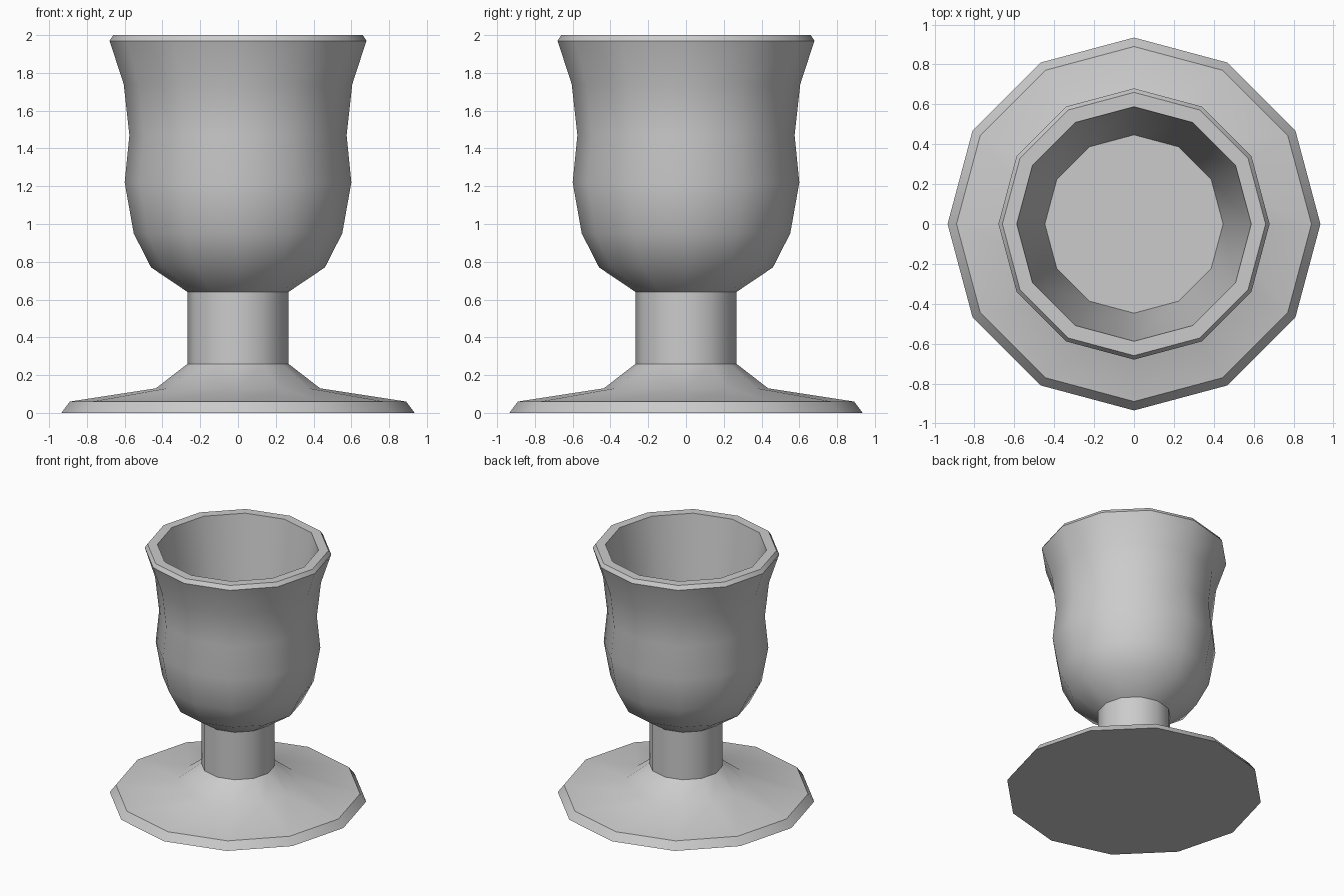
import bpy, bmesh, math

SIDES = 12

cube = bpy.data.objects.get("Cube")
if cube:
    bpy.data.objects.remove(cube, do_unlink=True)

grey = bpy.data.materials.new("grey")
grey.use_nodes = True
colour = (0.6, 0.6, 0.6, 1)
grey.diffuse_color = colour
grey.node_tree.nodes["Principled BSDF"].inputs["Base Color"].default_value = colour


def lathe(name, profile, cap_start=False, cap_end=False):
    """Turn a (radius, height) profile, listed outside going up, into a part."""
    bm = bmesh.new()
    rings = []
    for r, z in profile:
        angles = [2 * math.pi * i / SIDES for i in range(SIDES)]
        rings.append([bm.verts.new((r * math.cos(a), r * math.sin(a), z)) for a in angles])
    for low, high in zip(rings, rings[1:]):
        for i in range(SIDES):
            j = (i + 1) % SIDES
            bm.faces.new((low[i], low[j], high[j], high[i]))
    if cap_start:
        bm.faces.new(rings[0][::-1])
    if cap_end:
        bm.faces.new(rings[-1])
    mesh = bpy.data.meshes.new(name)
    bm.to_mesh(mesh)
    bm.free()
    mesh.materials.append(grey)
    obj = bpy.data.objects.new(name, mesh)
    bpy.context.collection.objects.link(obj)
    bpy.ops.object.select_all(action='DESELECT')
    obj.select_set(True)
    bpy.context.view_layer.objects.active = obj
    bpy.ops.object.shade_smooth_by_angle(angle=math.radians(36))
    return obj


# Wide foot with a bevelled edge, rising to the stem
lathe("foot", [(0.935, 0), (0.89, 0.06), (0.435, 0.13), (0.267, 0.26)], cap_start=True)

# Straight stem
lathe("stem", [(0.267, 0.26), (0.267, 0.64)])

# Bowl: outer wall up to the rim, then down inside to a flat floor
lathe("bowl", [(0.267, 0.64), (0.46, 0.77), (0.552, 0.95), (0.6, 1.22), (0.575, 1.47),
               (0.605, 1.74), (0.68, 1.97), (0.66, 2), (0.588, 2), (0.447, 0.95)],
      cap_end=True)
